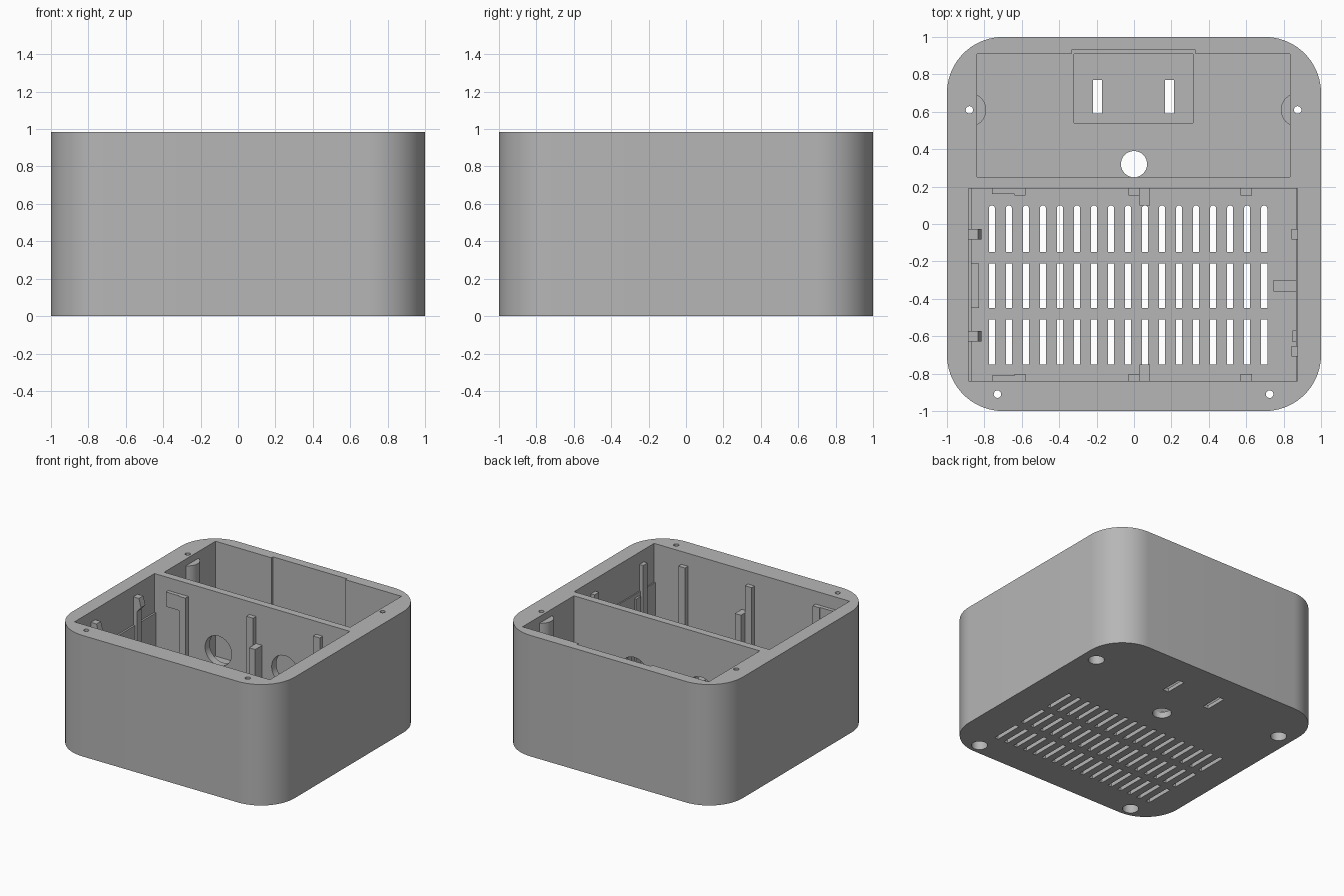
import bpy, bmesh, math

if "Cube" in bpy.data.objects:
    bpy.data.objects.remove(bpy.data.objects["Cube"])

gray = bpy.data.materials.new("plain gray")
gray.diffuse_color = (0.47, 0.47, 0.47, 1)
gray.use_nodes = True
gray.node_tree.nodes["Principled BSDF"].inputs["Base Color"].default_value = gray.diffuse_color
H, FLOOR = 0.985, 0.05


def prism(bm, pts, lo, hi, axis="z"):
    """Extrude a 2D outline along z (points are x, y) or y (points are x, z)."""
    def at(p, h):
        return (p[0], p[1], h) if axis == "z" else (p[0], h, p[1])
    a = [bm.verts.new(at(p, lo)) for p in pts]
    b = [bm.verts.new(at(p, hi)) for p in pts]
    n = len(pts)
    faces = [bm.faces.new(a), bm.faces.new(b)]
    faces += [bm.faces.new((a[i], a[(i + 1) % n], b[(i + 1) % n], b[i])) for i in range(n)]
    bmesh.ops.recalc_face_normals(bm, faces=faces)


def box(bm, x0, x1, y0, y1, z0, z1):
    prism(bm, [(x0, y0), (x1, y0), (x1, y1), (x0, y1)], z0, z1)


def arc(cx, cy, r, a0, a1, n):
    return [(cx + r * math.cos(math.radians(a0 + (a1 - a0) * i / n)),
             cy + r * math.sin(math.radians(a0 + (a1 - a0) * i / n))) for i in range(n + 1)]


def disc(cx, cy, r, n=32):
    return arc(cx, cy, r, 0, 360, n)[:-1]


def finish(name, bm):
    me = bpy.data.meshes.new(name)
    bm.to_mesh(me)
    bm.free()
    ob = bpy.data.objects.new(name, me)
    me.materials.append(gray)
    bpy.context.collection.objects.link(ob)
    return ob


def boolean(target, bm, op="DIFFERENCE"):
    tool = finish("cutter", bm)
    tool.hide_render = True
    bpy.context.view_layer.objects.active = target
    m = target.modifiers.new("cut", "BOOLEAN")
    m.operation, m.solver, m.object = op, "EXACT", tool
    bpy.ops.object.modifier_apply(modifier=m.name)
    bpy.data.objects.remove(tool)


# Outer housing with rounded corners
R = 0.3
bm = bmesh.new()
outline = []
for cx, cy, a in ((1, 1, 0), (-1, 1, 90), (-1, -1, 180), (1, -1, 270)):
    outline += arc(cx * (1 - R), cy * (1 - R), R, a, a + 90, 18)
prism(bm, outline, 0, H)
housing = finish("housing", bm)

# Two open compartments
bm = bmesh.new()
box(bm, -0.84, 0.835, 0.25, 0.91, FLOOR, 1.2)
box(bm, -0.885, 0.875, -0.84, 0.19, 0.67, 1.2)
boolean(housing, bm)

# Narrower lower part of front compartment, back wall recess, sunk plug pad
bm = bmesh.new()
box(bm, -0.87, 0.865, -0.84, 0.19, FLOOR, 0.8)
box(bm, -0.335, 0.33, 0.8, 0.93, FLOOR, 1.3)
boolean(housing, bm)
bm = bmesh.new()
box(bm, -0.32, 0.315, 0.54, 0.91, 0.03, 0.2)
boolean(housing, bm)

# Screw bosses bulging into the back compartment
screws = [(-0.88, 0.61), (0.875, 0.61), (-0.73, -0.91), (0.725, -0.91)]
bm = bmesh.new()
for x, y in screws[:2]:
    prism(bm, disc(x, y, 0.09), 0.02, 0.93)
boolean(housing, bm, "UNION")

# Floor vents, plug slots, cable hole, screw holes
bm = bmesh.new()
w = 0.0165
for i in range(17):
    x = -0.76 + i * 0.091
    prism(bm, [(x - w, -0.15), (x + w, -0.15)] + arc(x, 0.083, w, 0, 180, 8), -0.1, 0.2)
    for y0, y1 in ((-0.45, -0.21), (-0.75, -0.51)):
        box(bm, x - w, x + w, y0, y1, -0.1, 0.2)
for x in (-0.195, 0.19):
    box(bm, x - 0.025, x + 0.025, 0.59, 0.77, -0.1, 0.2)
prism(bm, disc(0, 0.32, 0.07), -0.1, 0.2)
for x, y in screws:
    prism(bm, disc(x, y, 0.02, 20), -0.1, 1.2)
boolean(housing, bm)

# Screw wells from below, round openings in the divider
bm = bmesh.new()
for x, y in screws:
    prism(bm, disc(x, y, 0.06), -0.1, 0.88)
for x in (-0.31, 0.29):
    prism(bm, disc(x, 0.51, 0.12, 40), 0.17, 0.27, "y")
boolean(housing, bm)

# Guide ribs on the divider and the front wall
for name, wall, s in (("divider", 0.19, -1), ("front_wall", -0.84, 1)):
    bm = bmesh.new()

    def rib(x0, x1, depth, z0, z1):
        ys = sorted((wall - s * 0.01, wall + s * depth))
        box(bm, x0, x1, ys[0], ys[1], z0, z1)
    rib(-0.76, -0.64, 0.03, 0.76, 0.88)
    for x in (-0.61, 0.0, 0.60):
        rib(x - 0.03, x + 0.03, 0.038, FLOOR - 0.01, 0.88)
    rib(0.03, 0.085, 0.09, FLOOR - 0.01, 0.66)
    finish(name + "_ribs", bm)

# Snap hooks on the left wall
bm = bmesh.new()
for y in (-0.055, -0.6):
    prism(bm, [(-0.895, 0.04), (-0.85, 0.04), (-0.85, 0.79), (-0.815, 0.83),
               (-0.835, 0.9), (-0.895, 0.9)], y - 0.028, y + 0.028, "y")
finish("snap_hooks", bm)

# Stops and posts on the side walls
bm = bmesh.new()
box(bm, -0.88, -0.83, -0.45, -0.21, 0.04, 0.4)
finish("left_stop", bm)
bm = bmesh.new()
for y in (-0.055, -0.68):
    box(bm, 0.842, 0.885, y - 0.028, y + 0.028, 0.04, 0.885)
box(bm, 0.848, 0.875, -0.63, -0.57, 0.04, 0.64)
box(bm, 0.745, 0.875, -0.36, -0.3, 0.04, 0.35)
finish("right_posts", bm)

# Smooth rounded surfaces, keep edges sharp
bpy.ops.object.select_all(action="DESELECT")
housing.select_set(True)
bpy.context.view_layer.objects.active = housing
bpy.ops.object.shade_smooth_by_angle(angle=math.radians(30))
